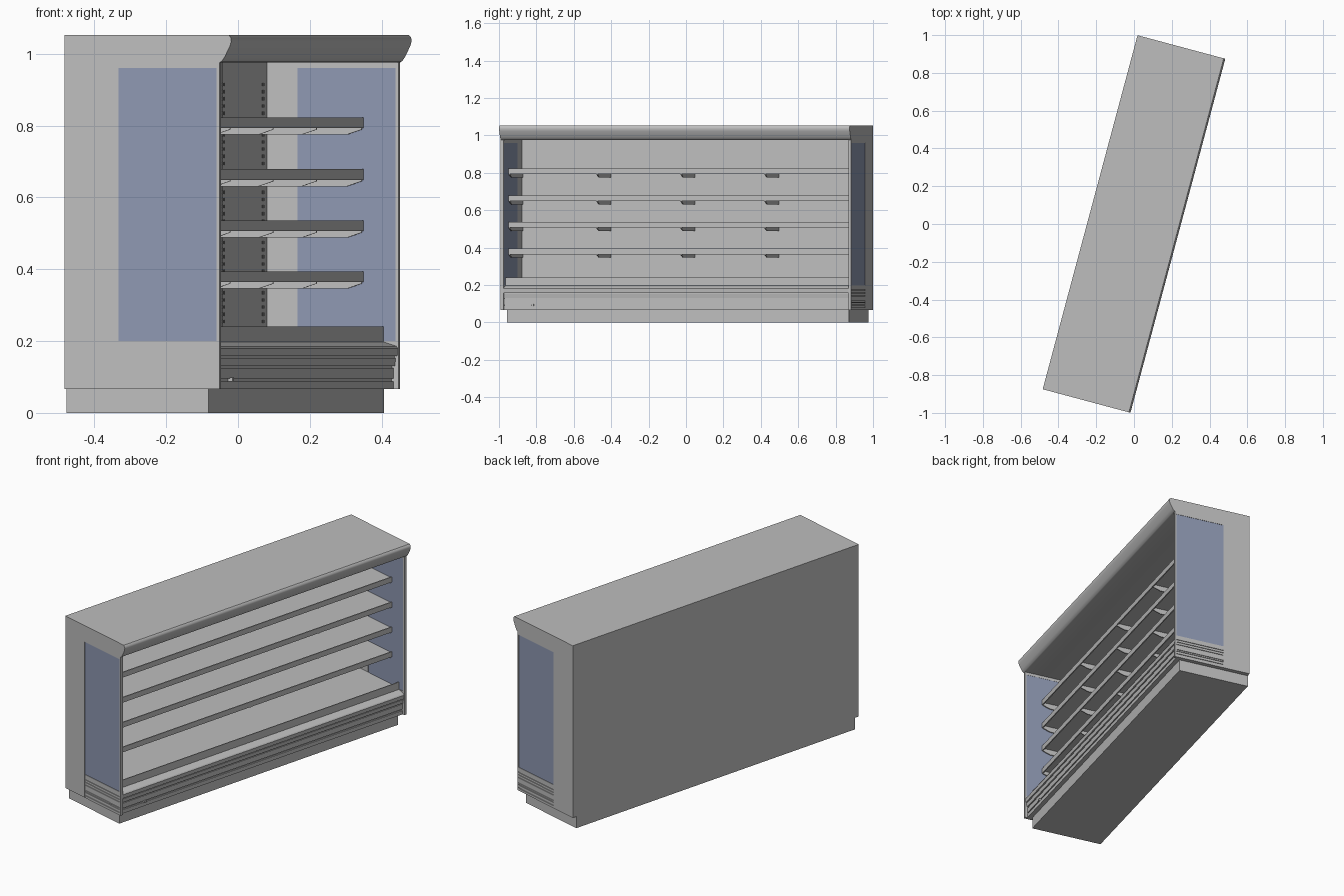
import bpy, bmesh, math

cube = bpy.data.objects.get("Cube")
if cube:
    bpy.data.objects.remove(cube)

TURN = math.radians(-15)      # the cabinet stands turned on the floor
HALF = 0.97                   # half of the cabinet length
INNER = 0.955                 # inner face of the end panels
BACK, WALL, FRONT = -0.2405, -0.172, 0.207


def material(name, rgb):
    m = bpy.data.materials.new(name)
    m.use_nodes = True
    m.diffuse_color = (*rgb, 1)
    m.node_tree.nodes["Principled BSDF"].inputs["Base Color"].default_value = (*rgb, 1)
    return m


GREY = material("painted grey", (0.51, 0.51, 0.51))
BLUE = material("blue glass", (0.27, 0.314, 0.445))


def finish(name, bm, mat):
    bmesh.ops.recalc_face_normals(bm, faces=bm.faces)
    me = bpy.data.meshes.new(name)
    bm.to_mesh(me)
    bm.free()
    me.materials.append(mat)
    ob = bpy.data.objects.new(name, me)
    ob.rotation_euler.z = TURN
    bpy.context.collection.objects.link(ob)
    return ob


def add_box(bm, x, y, z):
    """Box from (low, high) pairs on each axis."""
    verts = bmesh.ops.create_cube(bm, size=1)["verts"]
    for v in verts:
        for i, (lo, hi) in enumerate((x, y, z)):
            v.co[i] = (lo + hi) / 2 + v.co[i] * (hi - lo)


def box(name, x, y, z, mat=GREY):
    bm = bmesh.new()
    add_box(bm, x, y, z)
    return finish(name, bm, mat)


def add_profile(bm, points, y0, y1):
    """Side outline (depth, height) stretched along the length."""
    face = bm.faces.new([bm.verts.new((x, y0, z)) for x, z in points])
    new = bmesh.ops.extrude_face_region(bm, geom=[face])["geom"]
    for v in new:
        if isinstance(v, bmesh.types.BMVert):
            v.co.y = y1


def profile(name, points, y0, y1):
    bm = bmesh.new()
    add_profile(bm, points, y0, y1)
    return finish(name, bm, GREY)


# Plinth and back wall
box("plinth", (BACK, 0.168), (-0.946, 0.946), (0, 0.066))
box("back_wall", (BACK, WALL), (-INNER, INNER), (0.066, 0.976))

# Lower tank with grooved front, sloping bumper and deck lip
profile("lower_tank", [
    (WALL, 0.066), (0.193, 0.066), (0.193, 0.088), (0.187, 0.088), (0.187, 0.096),
    (0.193, 0.096), (0.193, 0.125), (0.188, 0.125), (0.188, 0.131), (0.196, 0.131),
    (0.199, 0.153), (0.195, 0.153), (0.195, 0.158), (0.203, 0.158), (0.205, 0.18),
    (0.2, 0.186), (0.163, 0.198), (0.163, 0.24), (0.158, 0.24), (0.158, 0.208),
    (WALL, 0.208)], -INNER, INNER)
box("drain_knob", (0.187, 0.2), (-0.805, -0.79), (0.087, 0.098))

# Canopy with rounded, raked front
canopy = profile("canopy", [
    (BACK, 0.976), (0.207, 0.976), (0.213, 0.979), (0.222, 0.992), (0.237, 1.022),
    (0.2405, 1.035), (0.239, 1.046), (0.232, 1.053), (BACK, 1.053)], -HALF, HALF)

# End panels: frame, glass and louvred kick panel, same at both ends
for side, label in ((-1, "right"), (1, "left")):
    def span(a, b):
        return tuple(sorted((side * a, side * b)))
    full = span(INNER, HALF)
    box(label + "_end_post", (BACK, -0.085), full, (0.066, 0.976))
    box(label + "_end_stile", (0.198, FRONT), full, (0.066, 0.976))
    box(label + "_end_top_rail", (-0.085, 0.198), full, (0.96, 0.976))
    box(label + "_end_kick_panel", (-0.085, 0.198), span(INNER, HALF - 0.004), (0.066, 0.2))
    box(label + "_end_glass", (-0.085, 0.198), span(INNER + 0.001, HALF - 0.002),
        (0.2, 0.96), BLUE)
    bm = bmesh.new()
    for lo, hi in ((0.066, 0.08), (0.087, 0.098), (0.103, 0.108), (0.113, 0.14),
                   (0.145, 0.155), (0.16, 0.17), (0.175, 0.2)):
        add_box(bm, (-0.083, 0.198), span(HALF - 0.005, HALF), (lo, hi))
    finish(label + "_end_louvres", bm, GREY)

# Shelves with front lip and tapered brackets
for n, top in enumerate((0.394, 0.536, 0.679, 0.823), 1):
    low = top - 0.03
    profile(f"shelf_{n}", [
        (WALL, low + 0.012), (0.096, low + 0.012), (0.1, low), (0.106, low),
        (0.106, top), (0.1, top), (0.1, top - 0.006), (WALL, top - 0.006)], -INNER, INNER)
    bm = bmesh.new()
    for y in (-0.95, -0.465, 0, 0.465, 0.95):
        add_profile(bm, [
            (WALL, low - 0.018), (0.06, low - 0.018), (0.102, low - 0.004),
            (0.102, low + 0.013), (WALL, low + 0.013)], y - 0.003, y + 0.003)
    finish(f"shelf_{n}_brackets", bm, GREY)

# Slotted shelf uprights and wall seams
bm = bmesh.new()
for y in (-0.91, -0.485, -0.445, -0.02, 0.02, 0.445, 0.485, 0.91):
    for offset in (-0.008, 0.008):
        for i in range(34):
            z = 0.25 + i * 0.02
            add_box(bm, (WALL - 0.001, WALL + 0.0015),
                    (y + offset - 0.004, y + offset + 0.004), (z, z + 0.009))
finish("upright_slots", bm, GREY)
bm = bmesh.new()
for y in (-0.465, 0.465):
    add_box(bm, (WALL - 0.001, WALL + 0.002), (y - 0.003, y + 0.003), (0.208, 0.976))
finish("wall_seams", bm, GREY)

# Smooth only the rounded canopy front
bpy.ops.object.select_all(action="DESELECT")
canopy.select_set(True)
bpy.context.view_layer.objects.active = canopy
bpy.ops.object.shade_smooth_by_angle(angle=math.radians(40))
